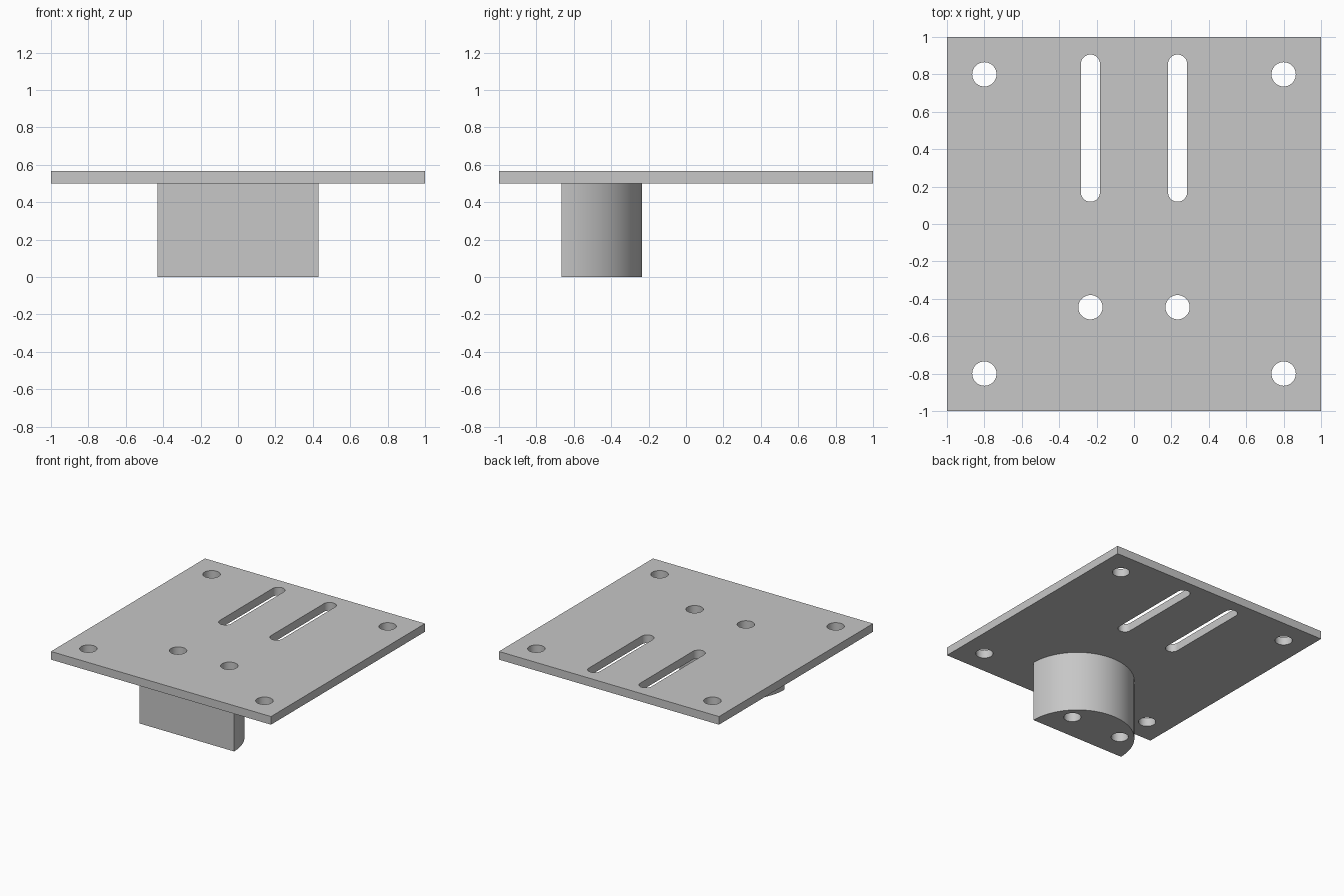
import bpy
import bmesh
from math import pi, cos, sin, radians

cube = bpy.data.objects.get("Cube")
if cube:
    bpy.data.objects.remove(cube, do_unlink=True)

# Main dimensions
PLATE_Z, TOP_Z = 0.5, 0.567
HOLE_R, SLOT_R = 0.065, 0.051
BLOCK_R, BLOCK_Y = 0.43, -0.665

grey = bpy.data.materials.new("light grey")
grey.use_nodes = True
colour = (0.57, 0.57, 0.57, 1)
grey.diffuse_color = colour
grey.node_tree.nodes["Principled BSDF"].inputs["Base Color"].default_value = colour


def arc(x, y, r, start, end, steps):
    """Points along an arc, angles in radians."""
    angles = [start + (end - start) * i / steps for i in range(steps + 1)]
    return [(x + r * cos(a), y + r * sin(a)) for a in angles]


def prism(name, outline, z0, z1):
    """Extrude a closed outline straight up."""
    bm = bmesh.new()
    face = bm.faces.new([bm.verts.new((x, y, z0)) for x, y in outline])
    up = bmesh.ops.extrude_face_region(bm, geom=[face])["geom"]
    bmesh.ops.translate(bm, vec=(0, 0, z1 - z0),
                        verts=[v for v in up if isinstance(v, bmesh.types.BMVert)])
    bmesh.ops.recalc_face_normals(bm, faces=bm.faces)
    mesh = bpy.data.meshes.new(name)
    bm.to_mesh(mesh)
    bm.free()
    mesh.materials.append(grey)
    obj = bpy.data.objects.new(name, mesh)
    bpy.context.collection.objects.link(obj)
    return obj


def slot_outline(x, y0, y1, r):
    """Rounded slot along y; a round hole when y0 equals y1."""
    points = arc(x, y1, r, 0, pi, 24) + arc(x, y0, r, pi, 2 * pi, 24)
    return points if y1 > y0 else points[:24] + points[25:-1]


def cut(obj, outlines):
    """Cut each outline right through the part."""
    for outline in outlines:
        cutter = prism("cutter", outline, -0.2, 0.8)
        cutter.hide_render = True
        mod = obj.modifiers.new("cut", "BOOLEAN")
        mod.operation, mod.solver, mod.object = "DIFFERENCE", "EXACT", cutter
        bpy.ops.object.select_all(action="DESELECT")
        bpy.context.view_layer.objects.active = obj
        obj.select_set(True)
        bpy.ops.object.modifier_apply(modifier=mod.name)
        bpy.data.objects.remove(cutter, do_unlink=True)
    bpy.ops.object.shade_smooth_by_angle(angle=radians(30))


# Holes shared by plate and block, corner holes, and long slots
block_holes = [slot_outline(s * 0.233, -0.445, -0.445, HOLE_R) for s in (-1, 1)]
corner_holes = [slot_outline(sx * 0.8, sy * 0.8, sy * 0.8, HOLE_R)
                for sx in (-1, 1) for sy in (-1, 1)]
slots = [slot_outline(s * 0.233, 0.17, 0.855, SLOT_R) for s in (-1, 1)]

# Square mounting plate
plate = prism("mounting_plate", [(-1, -1), (1, -1), (1, 1), (-1, 1)], PLATE_Z, TOP_Z)
cut(plate, block_holes + corner_holes + slots)

# Half-round block under the plate, flat side to the front
block = prism("half_round_block", arc(0, BLOCK_Y, BLOCK_R, 0, pi, 64), 0, PLATE_Z)
cut(block, block_holes)
